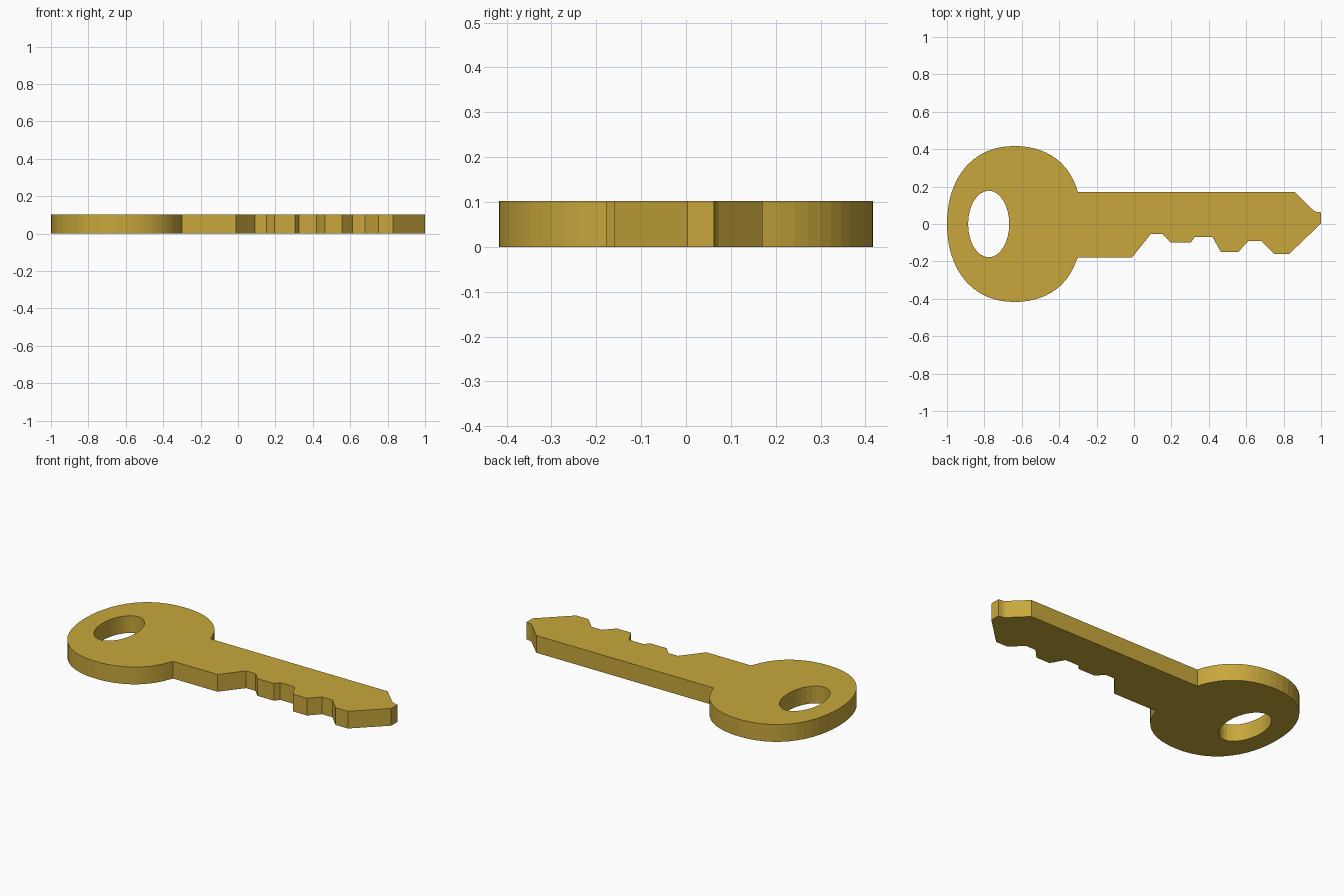
import bpy, bmesh, math
from mathutils import Vector
from mathutils.geometry import interpolate_bezier

if "Cube" in bpy.data.objects:
    bpy.data.objects.remove(bpy.data.objects["Cube"])

THICK = 0.102

def arc(a, b, c, d, n=14):
    pts = interpolate_bezier(Vector(a), Vector(b), Vector(c), Vector(d), n)
    return [(p.x, p.y) for p in pts]

# Upper half of the rounded bow, from the left end to the blade
bow = arc((-1, 0), (-1, 0.24), (-0.87, 0.417), (-0.64, 0.417))
bow += arc((-0.64, 0.417), (-0.475, 0.417), (-0.345, 0.335), (-0.30, 0.17))[1:]

# Blade: straight back, pointed tip, then the cut teeth
blade = [(0.86, 0.17), (0.96, 0.072), (0.972, 0.066), (1, 0.062), (1, 0.003),
         (0.83, -0.16), (0.75, -0.16), (0.68, -0.09), (0.613, -0.09),
         (0.557, -0.15), (0.465, -0.15), (0.42, -0.07), (0.325, -0.07),
         (0.305, -0.098), (0.195, -0.098), (0.152, -0.053), (0.09, -0.053),
         (-0.01, -0.178), (-0.30, -0.178)]

lower_bow = [(x, -y) for x, y in reversed(bow[1:-1])]
outline = bow + blade + lower_bow

# Oval ring hole
hole = [(-0.777 + 0.11 * math.cos(t), 0.178 * math.sin(t))
        for t in (math.tau * i / 32 for i in range(32))]

# Fill the flat profile and extrude it
bm = bmesh.new()
for loop in (outline, hole):
    vs = [bm.verts.new((x, y, 0)) for x, y in loop]
    for i, v in enumerate(vs):
        bm.edges.new((v, vs[(i + 1) % len(vs)]))
bmesh.ops.triangle_fill(bm, edges=bm.edges[:], use_beauty=True)
top = bmesh.ops.extrude_face_region(bm, geom=bm.faces[:], use_keep_orig=True)
bmesh.ops.translate(bm, vec=(0, 0, THICK),
                    verts=[g for g in top["geom"] if isinstance(g, bmesh.types.BMVert)])
bmesh.ops.recalc_face_normals(bm, faces=bm.faces[:])
bmesh.ops.dissolve_limit(bm, angle_limit=math.radians(0.5),
                         verts=bm.verts[:], edges=bm.edges[:])
bmesh.ops.triangulate(bm, faces=[f for f in bm.faces if len(f.verts) > 4])

mesh = bpy.data.meshes.new("key")
bm.to_mesh(mesh)
bm.free()
key = bpy.data.objects.new("key", mesh)
bpy.context.collection.objects.link(key)

# Brass
brass = bpy.data.materials.new("brass")
brass.diffuse_color = (0.58, 0.39, 0.045, 1)
brass.use_nodes = True
brass.node_tree.nodes["Principled BSDF"].inputs["Base Color"].default_value = brass.diffuse_color
mesh.materials.append(brass)
